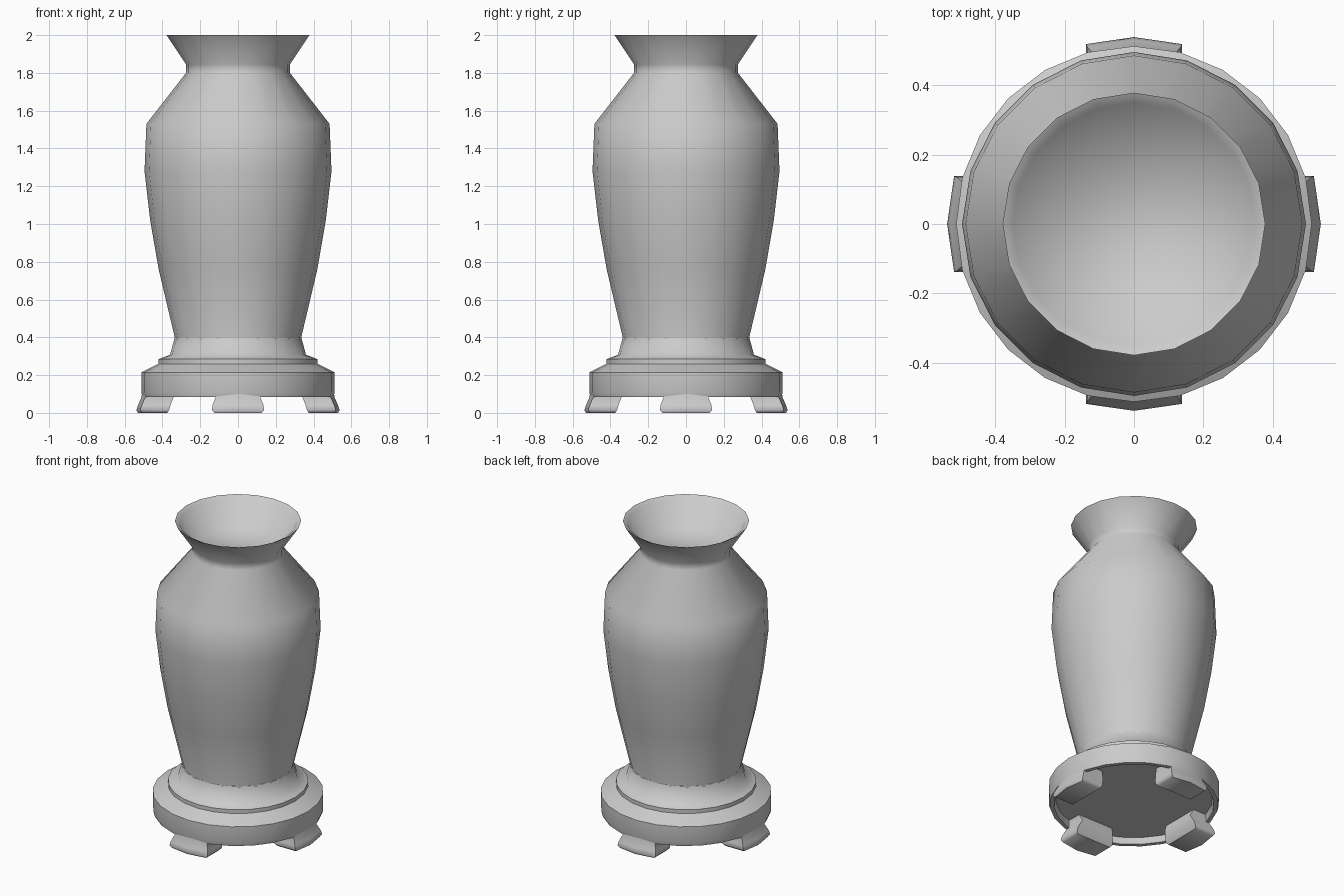
import bpy, bmesh
from math import cos, sin, pi, radians

if "Cube" in bpy.data.objects:
    bpy.data.objects.remove(bpy.data.objects["Cube"])


def skin(name, rings, angle):
    """Bridge equal-length point rings and cap both ends."""
    bm = bmesh.new()
    rows = [[bm.verts.new(p) for p in ring] for ring in rings]
    n = len(rows[0])
    for a, b in zip(rows, rows[1:]):
        for i in range(n):
            j = (i + 1) % n
            bm.faces.new((a[i], a[j], b[j], b[i]))
    bm.faces.new(rows[0][::-1])
    bm.faces.new(rows[-1])
    bmesh.ops.recalc_face_normals(bm, faces=bm.faces)
    me = bpy.data.meshes.new(name)
    bm.to_mesh(me)
    bm.free()
    ob = bpy.data.objects.new(name, me)
    bpy.context.collection.objects.link(ob)
    bpy.ops.object.select_all(action='DESELECT')
    ob.select_set(True)
    bpy.context.view_layer.objects.active = ob
    bpy.ops.object.shade_smooth_by_angle(angle=radians(angle))
    return ob


def lathe(name, profile, sides, angle):
    rings = [[(r * cos(2 * pi * i / sides), r * sin(2 * pi * i / sides), z)
              for i in range(sides)] for r, z in profile]
    return skin(name, rings, angle)


# Vase body, with a flared mouth closed at the neck
lathe("vase", [(0.33, 0.27), (0.34, 0.35), (0.335, 0.40), (0.42, 0.76),
               (0.465, 1.02), (0.495, 1.28), (0.485, 1.53), (0.275, 1.80),
               (0.275, 1.845), (0.378, 2.0), (0.35, 1.985), (0.25, 1.84)], 20, 60)

# Stepped round stand, recessed underneath
lathe("stand", [(0.47, 0.125), (0.48, 0.085), (0.505, 0.085), (0.512, 0.11),
                (0.512, 0.215), (0.42, 0.26), (0.42, 0.285), (0.36, 0.308),
                (0.335, 0.40)], 24, 60)

# Four splayed feet: half width, inner radius, outer radius, height
foot = [(0.125, 0.375, 0.53, 0.0), (0.138, 0.365, 0.538, 0.015),
        (0.135, 0.358, 0.53, 0.04), (0.117, 0.34, 0.51, 0.085),
        (0.13, 0.36, 0.508, 0.13)]
for k, side in enumerate(("right", "back", "left", "front")):
    a = k * pi / 2
    rings = []
    for w, ri, ro, z in foot:
        section = [(ri, -w), (ro - 0.02, -w), (ro, 0), (ro - 0.02, w), (ri, w)]
        rings.append([(r * cos(a) - t * sin(a), r * sin(a) + t * cos(a), z)
                      for r, t in section])
    skin(side + "_foot", rings, 50)
